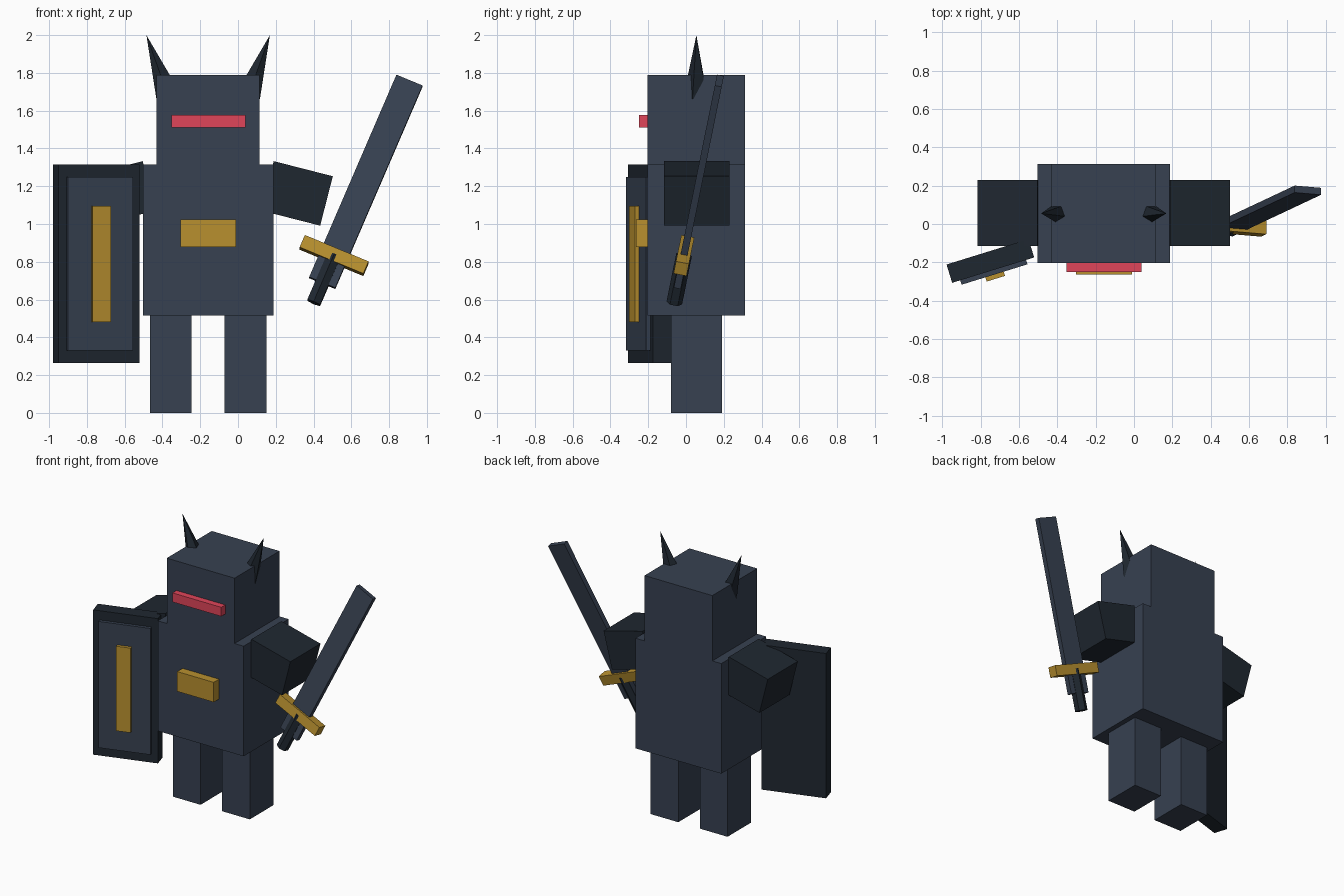
import bpy, bmesh
from math import pi
from mathutils import Matrix, Vector

if "Cube" in bpy.data.objects:
    bpy.data.objects.remove(bpy.data.objects["Cube"])

MID = -0.158   # symmetry plane of the body
DEPTH = 0.055  # y centre of the body


def material(name, hex_rgb):
    def lin(c):
        c /= 255
        return c / 12.92 if c < 0.04045 else ((c + 0.055) / 1.055) ** 2.4
    m = bpy.data.materials.new(name)
    m.diffuse_color = [lin(hex_rgb >> s & 255) for s in (16, 8, 0)] + [1]
    m.use_nodes = True
    m.node_tree.nodes["Principled BSDF"].inputs["Base Color"].default_value = m.diffuse_color
    return m


SLATE = material("slate", 0x374151)
DARK = material("dark", 0x1F2730)
GOLD = material("gold", 0xB8902F)
RED = material("red", 0xE0455A)


def finish(name, bm, mat, matrix):
    me = bpy.data.meshes.new(name)
    bm.to_mesh(me)
    bm.free()
    me.materials.append(mat)
    ob = bpy.data.objects.new(name, me)
    ob.matrix_world = matrix
    bpy.context.collection.objects.link(ob)


def box(name, centre, size, mat, frame=Matrix()):
    bm = bmesh.new()
    bmesh.ops.create_cube(bm, size=1)
    bmesh.ops.scale(bm, vec=size, verts=bm.verts)
    finish(name, bm, mat, frame @ Matrix.Translation(centre))


def cone(name, centre, sides, r1, r2, height, mat, frame=Matrix()):
    # first corner faces the front (-y)
    bm = bmesh.new()
    bmesh.ops.create_cone(bm, cap_ends=True, segments=sides, radius1=r1,
                          radius2=r2, depth=height)
    bmesh.ops.remove_doubles(bm, verts=bm.verts, dist=1e-5)
    low = [v for v in bm.verts if v.co.z < 0]
    front = min(low, key=lambda v: v.co.y)
    if abs(front.co.x) > 1e-4:
        bmesh.ops.rotate(bm, verts=bm.verts, matrix=Matrix.Rotation(pi, 3, 'Z'))
    finish(name, bm, mat, frame @ Matrix.Translation(centre))


def placed(x, y, z, rot=Matrix()):
    return Matrix.Translation((x, y, z)) @ rot


# Body, head, face slit and buckle
box("torso", (MID, DEPTH, 0.915), (0.69, 0.516, 0.80), SLATE)
box("head", (MID, DEPTH, 1.5525), (0.545, 0.516, 0.475), SLATE)
box("eye_slit", (-0.156, -0.217, 1.543), (0.392, 0.065, 0.066), RED)
box("buckle", (-0.157, -0.222, 0.951), (0.294, 0.085, 0.144), GOLD)

# Legs, arms and horns on both sides
for side, s in (("left", -1), ("right", 1)):
    box(f"{side}_leg", (MID + s * 0.198, DEPTH, 0.26), (0.222, 0.27, 0.52), SLATE)
    box(f"{side}_arm", (0, 0, 0), (0.323, 0.345, 0.27), DARK,
        placed(MID + s * 0.47, 0.057, 1.162, Matrix.Rotation(s * 0.25, 4, 'Y')))
    cone(f"{side}_horn", (0, 0, 0.168), 5, 0.067, 0, 0.336, DARK,
         placed(MID + s * 0.214, DEPTH, 1.683, Matrix.Rotation(s * 0.342, 4, 'Y')))

# Shield: layered plates turned outward
shield = placed(-0.75, -0.193, 0.789, Matrix.Rotation(0.3, 4, 'Z'))
box("shield_plate", (0, 0, 0), (0.448, 0.10, 1.052), DARK, shield)
box("shield_panel", (0, -0.055, 0), (0.36, 0.038, 0.918), SLATE, shield)
box("shield_emblem", (0, -0.08, 0), (0.10, 0.034, 0.615), GOLD, shield)

# Sword: frame centred on the blade, tilted outward and back
sword = placed(0.677, 0.068, 1.223,
               Matrix.Rotation(-0.2, 4, 'X') @ Matrix.Rotation(0.4, 4, 'Y'))
box("sword_blade", (0, 0, 0), (0.15, 0.037, 1.186), SLATE, sword)
box("sword_guard", (0, 0, -0.432), (0.366, 0.07, 0.071), GOLD, sword)
cone("sword_handle", (0, 0, -0.569), 6, 0.042, 0.042, 0.28, DARK, sword)
